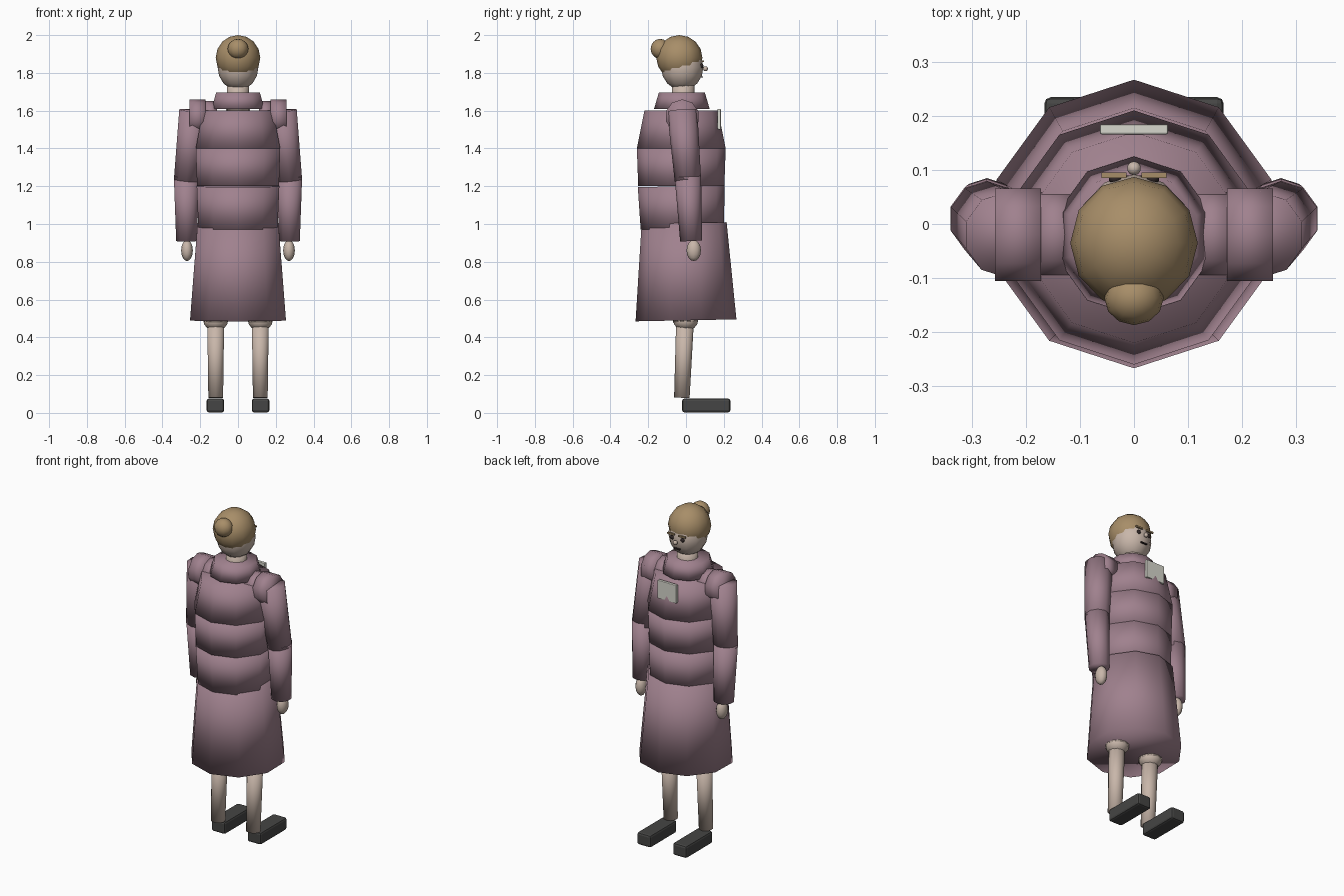
import bpy, bmesh, math
from mathutils import Vector

cube = bpy.data.objects.get("Cube")
if cube:
    bpy.data.objects.remove(cube, do_unlink=True)


def material(name, rgb):
    mat = bpy.data.materials.new(name)
    mat.use_nodes = True
    mat.diffuse_color = (*rgb, 1)
    mat.node_tree.nodes["Principled BSDF"].inputs["Base Color"].default_value = (*rgb, 1)
    return mat


MAUVE = material("mauve cloth", (0.35, 0.22, 0.27))
SKIN = material("pale skin", (0.58, 0.47, 0.40))
HAIR = material("light brown hair", (0.39, 0.27, 0.14))
SHOE = material("charcoal shoe", (0.06, 0.06, 0.058))
PAPER = material("off white tag", (0.68, 0.68, 0.61))
DARK = material("dark features", (0.03, 0.02, 0.02))


def finish(name, bm, mat, smooth=True):
    bmesh.ops.recalc_face_normals(bm, faces=bm.faces)
    mesh = bpy.data.meshes.new(name)
    bm.to_mesh(mesh)
    bm.free()
    mesh.materials.append(mat)
    for poly in mesh.polygons:
        poly.use_smooth = smooth
    obj = bpy.data.objects.new(name, mesh)
    bpy.context.collection.objects.link(obj)
    return obj


def tube(name, start, r0, end, r1, mat, sides=10):
    """Capped tapered tube between two points, rounded shading over the caps."""
    a, b = Vector(start), Vector(end)
    axis = (b - a).normalized()
    ref = Vector((0, 1, 0)) if abs(axis.z) > 0.7 else Vector((0, 0, 1))
    u = (ref - axis * ref.dot(axis)).normalized()
    v = axis.cross(u)
    bm = bmesh.new()
    rings = []
    for centre, r in ((a, r0), (b, r1)):
        angles = [math.tau * i / sides for i in range(sides)]
        rings.append([bm.verts.new(centre + r * (u * math.cos(t) + v * math.sin(t))) for t in angles])
    for i in range(sides):
        j = (i + 1) % sides
        bm.faces.new((rings[0][i], rings[0][j], rings[1][j], rings[1][i]))
    bm.faces.new(rings[0])
    bm.faces.new(rings[1])
    return finish(name, bm, mat)


def ball(name, centre, radii, mat, sides=12, rings=8):
    bm = bmesh.new()
    bmesh.ops.create_uvsphere(bm, u_segments=sides, v_segments=rings, radius=1)
    bmesh.ops.scale(bm, vec=radii, verts=bm.verts)
    bmesh.ops.translate(bm, vec=centre, verts=bm.verts)
    return finish(name, bm, mat)


def box(name, centre, size, mat, bevel=0.0):
    bm = bmesh.new()
    bmesh.ops.create_cube(bm, size=1)
    bmesh.ops.scale(bm, vec=size, verts=bm.verts)
    if bevel:
        bmesh.ops.bevel(bm, geom=bm.edges[:], offset=bevel, segments=2, profile=0.5, affect='EDGES')
    bmesh.ops.translate(bm, vec=centre, verts=bm.verts)
    return finish(name, bm, mat, False)


# Coat: flared skirt, three padded bands and collar
tube("coat_skirt", (0, 0.0, 0.49), 0.267, (0, -0.01, 1.005), 0.225, MAUVE)
tube("coat_lower_band", (0, -0.02, 0.975), 0.22, (0, -0.025, 1.2), 0.23, MAUVE)
tube("coat_middle_band", (0, -0.025, 1.2), 0.228, (0, -0.025, 1.4), 0.235, MAUVE)
tube("coat_upper_band", (0, -0.025, 1.4), 0.235, (0, -0.025, 1.6), 0.195, MAUVE)
tube("collar", (0, -0.022, 1.61), 0.147, (0, -0.022, 1.695), 0.122, MAUVE)
box("chest_tag", (0, 0.175, 1.555), (0.126, 0.018, 0.11), PAPER, 0.003)

# Head, hair and bun
tube("neck", (0, -0.015, 1.6), 0.06, (0, -0.015, 1.75), 0.06, SKIN)
ball("head", (0, -0.02, 1.83), (0.108, 0.112, 0.122), SKIN)
ball("hair_cap", (0, -0.035, 1.88), (0.118, 0.122, 0.12), HAIR)
ball("hair_bun", (0, -0.137, 1.927), (0.055, 0.05, 0.053), HAIR)
ball("nose", (0, 0.103, 1.822), (0.013, 0.013, 0.013), SKIN, 10, 6)
box("mouth", (0, 0.085, 1.778), (0.04, 0.009, 0.007), DARK)

# Paired parts
for side, s in (("left", 1), ("right", -1)):
    box(side + "_eyebrow", (s * 0.037, 0.09, 1.862), (0.046, 0.01, 0.009), HAIR)
    ball(side + "_eye", (s * 0.035, 0.083, 1.838), (0.012, 0.009, 0.012), DARK, 10, 6)
    tube(side + "_inner_shoulder", (s * 0.11, -0.02, 1.57), 0.082, (s * 0.18, -0.02, 1.57), 0.082, MAUVE)
    tube(side + "_shoulder", (s * 0.172, -0.02, 1.57), 0.09, (s * 0.257, -0.02, 1.57), 0.09, MAUVE)
    tube(side + "_upper_sleeve", (s * 0.235, -0.02, 1.6), 0.08, (s * 0.273, 0.01, 1.23), 0.07, MAUVE)
    tube(side + "_lower_sleeve", (s * 0.273, 0.01, 1.25), 0.07, (s * 0.272, 0.027, 0.91), 0.058, MAUVE)
    ball(side + "_hand", (s * 0.27, 0.041, 0.86), (0.031, 0.038, 0.056), SKIN)
    tube(side + "_thigh", (s * 0.118, -0.002, 0.48), 0.066, (s * 0.11, -0.01, 0.9), 0.075, SKIN)
    ball(side + "_knee", (s * 0.118, -0.002, 0.49), (0.066, 0.066, 0.055), SKIN)
    tube(side + "_shin", (s * 0.118, -0.005, 0.49), 0.047, (s * 0.118, -0.022, 0.08), 0.041, SKIN)
    box(side + "_shoe", (s * 0.12, 0.107, 0.039), (0.092, 0.255, 0.074), SHOE, 0.012)
